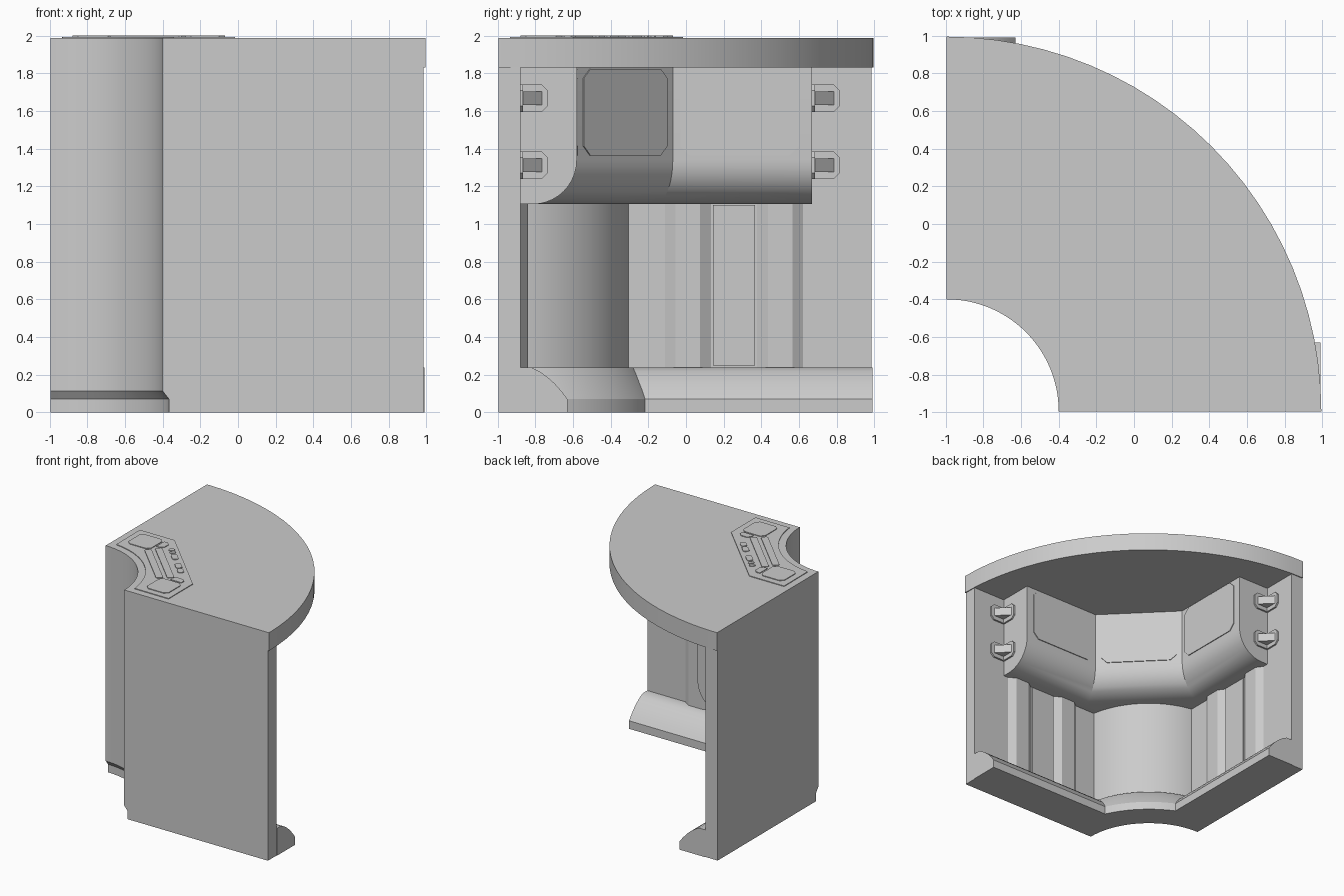
import bpy, bmesh
from math import sin, cos, pi, sqrt

if "Cube" in bpy.data.objects:
    bpy.data.objects.remove(bpy.data.objects["Cube"])

C = -0.995                      # corner the quarter circle turns around (x and y)


def build(name, lofts, both=False, smooth=False):
    """Each loft is a list of equal-length point rings, skinned and capped.
    both=True adds the twin reflected across the x = y diagonal."""
    bm = bmesh.new()
    todo = list(lofts)
    if both:
        todo += [[[(y, x, z) for x, y, z in r] for r in l] for l in lofts]
    for rings in todo:
        vs = [[bm.verts.new(p) for p in r] for r in rings]
        n = len(vs[0])
        for a, b in zip(vs, vs[1:]):
            for i in range(n):
                j = (i + 1) % n
                bm.faces.new((a[i], a[j], b[j], b[i]))
        bm.faces.new(vs[0])
        bm.faces.new(vs[-1])
    bmesh.ops.recalc_face_normals(bm, faces=bm.faces)
    me = bpy.data.meshes.new(name)
    bm.to_mesh(me)
    bm.free()
    ob = bpy.data.objects.new(name, me)
    bpy.context.collection.objects.link(ob)
    if smooth:
        bpy.ops.object.select_all(action='DESELECT')
        ob.select_set(True)
        bpy.context.view_layer.objects.active = ob
        bpy.ops.object.shade_smooth_by_angle(angle=0.5)
    return ob


def up(poly, z0, z1):
    return [[(x, y, z) for x, y in poly] for z in (z0, z1)]


def along_x(poly, x0, x1):
    return [[(x, y, z) for y, z in poly] for x in (x0, x1)]


def rect(a0, a1, b0, b1):
    return [(a0, b0), (a1, b0), (a1, b1), (a0, b1)]


def cut_rect(a0, a1, b0, b1, c):
    return [(a0 + c, b0), (a1 - c, b0), (a1, b0 + c), (a1, b1 - c),
            (a1 - c, b1), (a0 + c, b1), (a0, b1 - c), (a0, b0 + c)]


def arc(r, n, a0=0, a1=pi / 2):
    return [(C + r * cos(a0 + (a1 - a0) * i / n), C + r * sin(a0 + (a1 - a0) * i / n))
            for i in range(n + 1)]


def diag(poly):
    """(u, v) along / across the diagonal -> (x, y)"""
    return [((v + u) / sqrt(2), (v - u) / sqrt(2)) for u, v in poly]


# quarter-disc top plate with concave inner notch
build("top_plate", [up(arc(1.99, 24) + arc(0.595, 24)[::-1], 1.83, 1.988)], smooth=True)

# two straight outer walls
build("walls", [up(rect(-0.35, 0.985, C, -0.88), 0, 1.83)], both=True)

# curved inner wall with flared foot, swept around the corner
prof = [(0.628, 0), (0.86, 0), (0.86, 0.07), (0.835, 0.11), (0.80, 0.16), (0.765, 0.205),
        (0.735, 0.238), (0.70, 0.238), (0.70, 1.83), (0.595, 1.83), (0.595, 0.112), (0.628, 0.07)]
sweep = [[(C + r * cos(i * pi / 48), C + r * sin(i * pi / 48), z) for r, z in prof]
         for i in range(25)]
build("curved_wall", [sweep], smooth=True)

# rounded skirting along the straight walls
skirt = [(-0.88, 0), (-0.63, 0), (-0.63, 0.07), (-0.66, 0.11), (-0.70, 0.155),
         (-0.74, 0.19), (-0.78, 0.218), (-0.82, 0.238), (-0.88, 0.238)]
build("skirting", [along_x(skirt, -0.35, 0.99)], both=True, smooth=True)

# chamfered pilasters and the flat strip between them
pil = [up([(a, -0.885), (a + 0.065, -0.84), (a + 0.195, -0.84), (a + 0.26, -0.885)], 0.23, 1.12)
       for a in (-0.12, 0.37)]
build("pilasters", pil, both=True)
build("wall_strip", [up(rect(0.143, 0.367, -0.885, -0.87), 0.248, 1.1)], both=True)


# overhanging console: three facets with a rounded underside
def console_ring(d, z):
    f, k = -0.58 - d, -0.07 - d * (sqrt(2) - 1)
    edge = [(0.67, f), (k, f), (f, k), (f, 0.67)]
    back = [(-0.95, 0.67)] + arc(0.65, 16, 0.07, pi / 2 - 0.07)[::-1] + [(0.67, -0.95)]
    return [(x, y, z) for x, y in edge + back]


under = [console_ring(0.235 * (1 - sin(t * pi / 20)), 1.34 - 0.235 * cos(t * pi / 20))
         for t in range(11)]
build("console", [under + [console_ring(0, 1.83)]], smooth=True)

# screens with clipped corners, slightly raised
side = cut_rect(-0.03, 0.60, 1.365, 1.823, 0.05)
build("side_screens", [[[(x, y, z) for x, z in side] for y in (-0.585, -0.573)]], both=True)
mid = cut_rect(-0.315, 0.315, 1.365, 1.823, 0.05)
v0 = -0.65 / sqrt(2)
build("middle_screen", [[[(*diag([(u, v)])[0], z) for u, z in mid]
                         for v in (v0 - 0.005, v0 + 0.007)]])

# corner brackets: folded clipped plate plus wedge
parts = []
for zc in (1.668, 1.312):
    def tab(a, s):
        e = a + 0.145 * s
        return [(a, zc - 0.072), (e - 0.03 * s, zc - 0.072), (e, zc - 0.042),
                (e, zc + 0.042), (e - 0.03 * s, zc + 0.072), (a, zc + 0.072)]
    parts.append(along_x(tab(-0.88, 1), 0.665, 0.685))
    parts.append([[(x, y, zc + dz - zc) for x, dz in tab(0.67, 1)] for y in (-0.885, -0.865)])
    parts.append(up([(0.67, -0.88), (0.785, -0.88), (0.785, -0.865),
                     (0.685, -0.765), (0.67, -0.765)], zc - 0.036, zc + 0.036))
build("corner_brackets", parts, both=True)

# control panel on the top plate
border = [(-0.60, -0.015), (-0.935, -0.015)]
curve = arc(0.655, 20, 0.095, pi / 2 - 0.095)[::-1]
build("control_panel", [up(border + curve + [(-0.015, -0.935), (-0.015, -0.60)], 1.98, 1.994)])

Z = (1.99, 2.0)
build("square_pads", [up(cut_rect(-0.28, -0.07, -0.88, -0.66, 0.03), *Z)], both=True)
build("small_pads", [up([(-0.20, -0.645), (-0.095, -0.645), (-0.095, -0.61),
                         (-0.12, -0.585), (-0.175, -0.585), (-0.20, -0.61)], *Z)], both=True)
build("long_bars", [up(diag(cut_rect(-h, h, v - 0.028, v + 0.028, 0.01)), *Z)
                    for h, v in ((0.268, -0.675), (0.28, -0.588))])
build("keys", [up(diag(cut_rect(a, b, -0.515, -0.465, 0.012)), *Z)
               for a, b in ((-0.25, -0.215), (-0.20, -0.165), (-0.145, -0.05),
                            (0.03, 0.115), (0.13, 0.20))])
